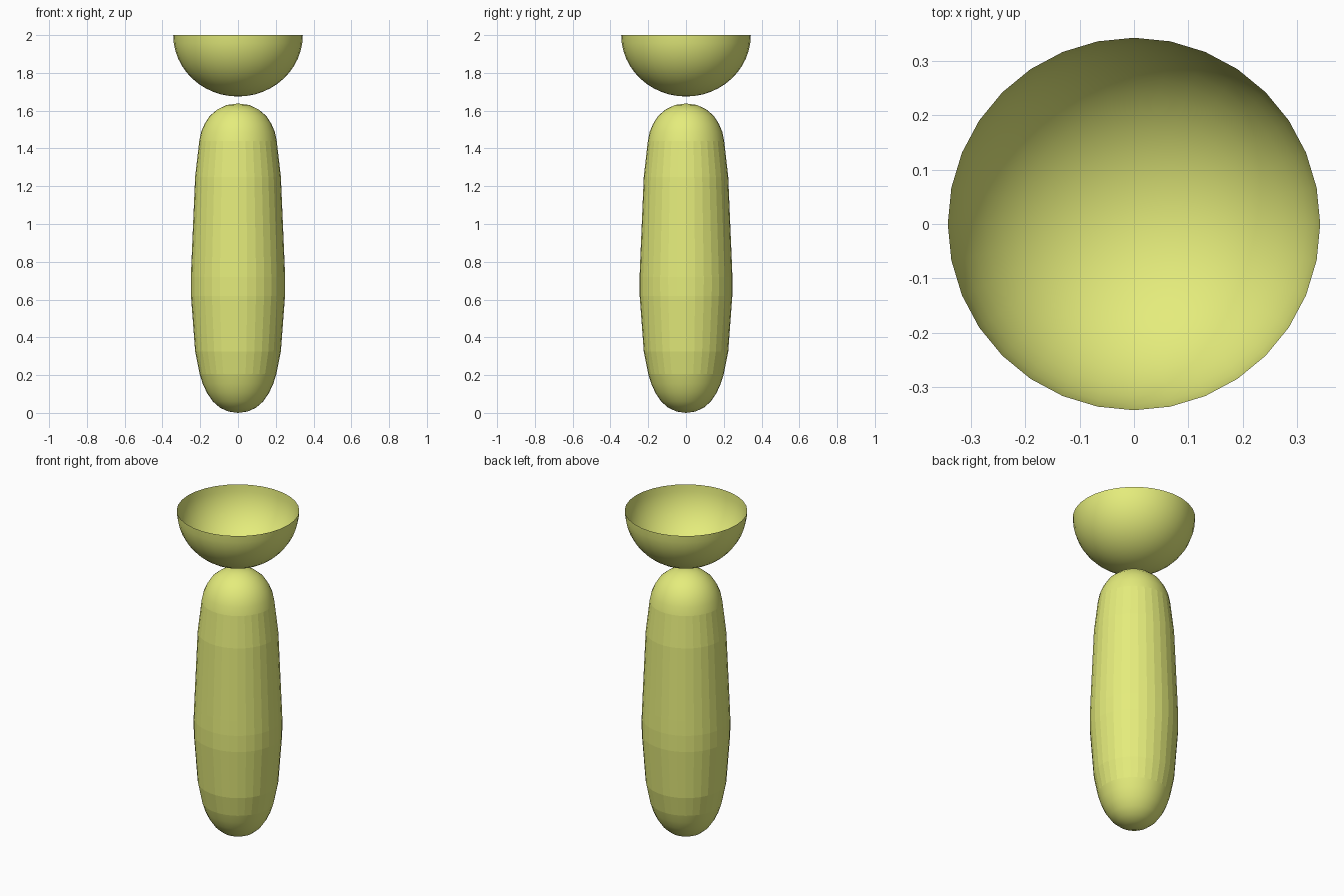
import bpy, bmesh, math

if "Cube" in bpy.data.objects:
    bpy.data.objects.remove(bpy.data.objects["Cube"])

SEGMENTS = 32

mat = bpy.data.materials.new("lime")
mat.diffuse_color = (0.78, 0.84, 0.2, 1)
mat.use_nodes = True
mat.node_tree.nodes["Principled BSDF"].inputs["Base Color"].default_value = mat.diffuse_color


def lathe(name, profile, y_scale=1.0, flat_band=None):
    """Revolve (radius, z) points about z; faces inside flat_band stay flat."""
    bm = bmesh.new()
    verts = [bm.verts.new((r, 0, z)) for r, z in profile]
    edges = [bm.edges.new(pair) for pair in zip(verts, verts[1:])]
    bmesh.ops.spin(bm, geom=verts + edges, cent=(0, 0, 0), axis=(0, 0, 1),
                   angle=math.tau, steps=SEGMENTS, use_duplicate=False)
    bmesh.ops.remove_doubles(bm, verts=bm.verts, dist=0.0005)
    bmesh.ops.recalc_face_normals(bm, faces=bm.faces)
    bmesh.ops.scale(bm, vec=(1, y_scale, 1), verts=bm.verts)
    for f in bm.faces:
        z = f.calc_center_median().z
        f.smooth = not (flat_band and flat_band[0] < z < flat_band[1])
    mesh = bpy.data.meshes.new(name)
    bm.to_mesh(mesh)
    bm.free()
    mesh.materials.append(mat)
    obj = bpy.data.objects.new(name, mesh)
    bpy.context.collection.objects.link(obj)
    return obj


# Rounded, slightly swollen body
body = [(0, 0.0), (0.05, 0.007), (0.095, 0.027), (0.133, 0.06), (0.165, 0.107),
        (0.187, 0.155), (0.203, 0.205), (0.227, 0.325), (0.249, 0.62),
        (0.2495, 0.72), (0.246, 0.81), (0.227, 1.25), (0.205, 1.44),
        (0.195, 1.488), (0.177, 1.53), (0.15, 1.572), (0.11, 1.606),
        (0.06, 1.63), (0, 1.638)]
lathe("body", body, y_scale=0.985, flat_band=(0.2, 1.45))

# Open bowl hovering above the body
RINGS = 12
bowl = [(0.343 * math.sin(a), 2.0 - 0.325 * math.cos(a))
        for a in (i * math.pi / 2 / RINGS for i in range(RINGS + 1))]
lathe("bowl", bowl)
